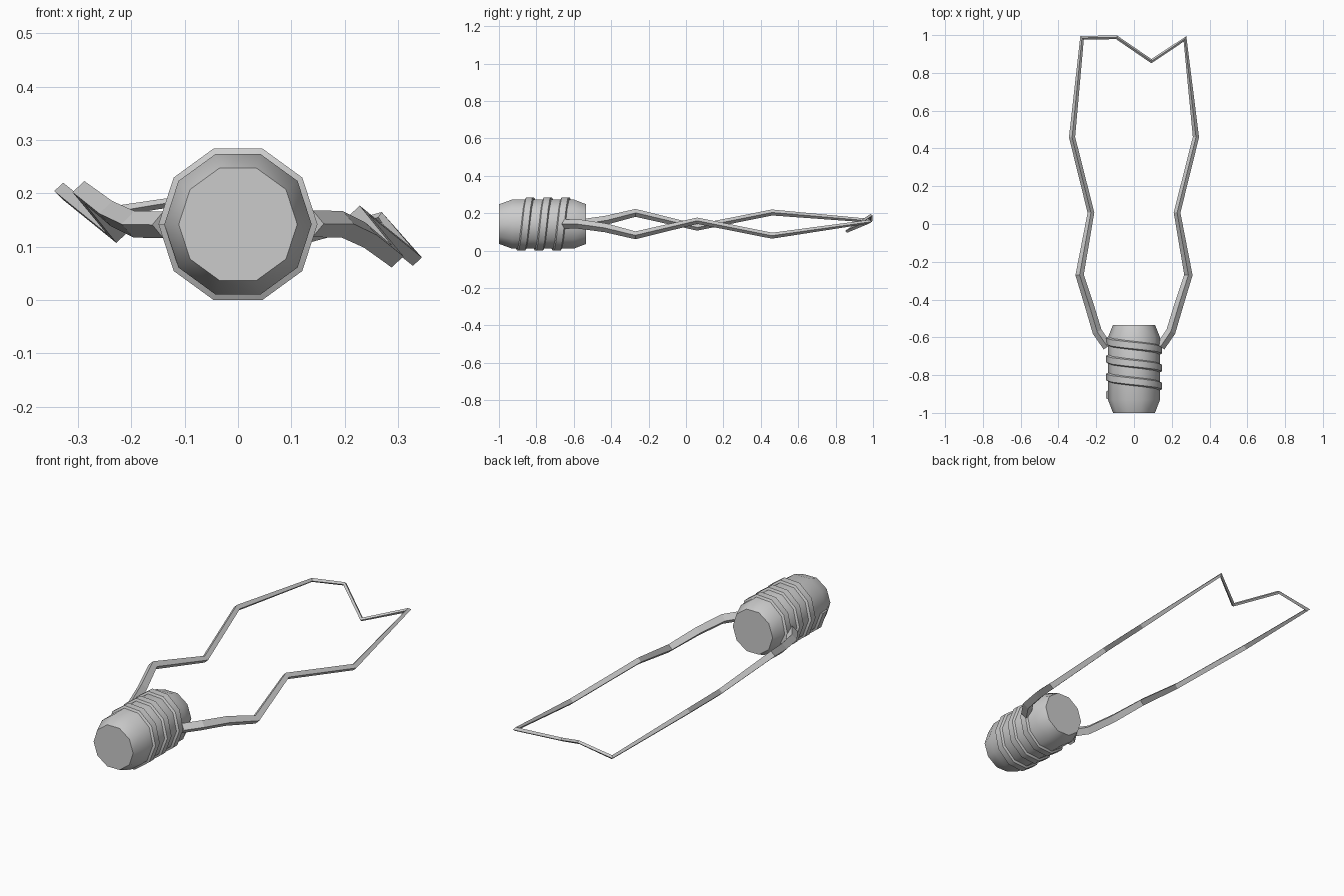
import bpy, bmesh, math
from mathutils import Vector

if "Cube" in bpy.data.objects:
    bpy.data.objects.remove(bpy.data.objects["Cube"])

ZC = 0.142          # height of the handle axis
SIDES = 10

grey = bpy.data.materials.new("plain grey")
grey.diffuse_color = (0.6, 0.6, 0.6, 1)
grey.use_nodes = True
grey.node_tree.nodes["Principled BSDF"].inputs["Base Color"].default_value = grey.diffuse_color


def loft(name, rings, closed_ring=True, smooth=None):
    """Skin a list of equal-length rings and cap both ends."""
    bm = bmesh.new()
    vs = [[bm.verts.new(p) for p in r] for r in rings]
    n = len(vs[0])
    for a, b in zip(vs, vs[1:]):
        for i in range(n):
            j = (i + 1) % n
            bm.faces.new((a[i], a[j], b[j], b[i]))
    bm.faces.new(vs[0])
    bm.faces.new(vs[-1])
    bmesh.ops.recalc_face_normals(bm, faces=bm.faces)
    me = bpy.data.meshes.new(name)
    bm.to_mesh(me)
    bm.free()
    me.materials.append(grey)
    ob = bpy.data.objects.new(name, me)
    bpy.context.collection.objects.link(ob)
    if smooth:
        bpy.ops.object.select_all(action='DESELECT')
        ob.select_set(True)
        bpy.context.view_layer.objects.active = ob
        bpy.ops.object.shade_smooth_by_angle(angle=math.radians(smooth))
    return ob


def polar(r, a, y):
    return Vector((r * math.cos(a), y, ZC + r * math.sin(a)))


# Handle core: ten-sided barrel with chamfered ends
profile = [(0.111, -1.0), (0.138, -0.93), (0.138, -0.60), (0.112, -0.535)]
step = math.tau / SIDES
loft("handle", [[polar(r, i * step, y) for i in range(SIDES)] for r, y in profile],
     smooth=40)

# Raised spiral grip wound around the handle
pitch, width, turns = 0.095, 0.05, 3.1
rings = []
for k in range(int(turns * SIDES) + 1):
    a = math.pi + k * step
    y = -0.928 + pitch * k / SIDES
    rings.append([polar(0.130, a, y - 0.004), polar(0.149, a, y + 0.006),
                  polar(0.149, a, y + width - 0.010), polar(0.130, a, y + width)])
loft("spiral_grip", rings, smooth=40)

# Cord loop: (x, y, z, half thickness), kinked along both sides and the far end
right = [(0.14, -0.65, 0.143, 0.025), (0.195, -0.57, 0.142, 0.025),
         (0.237, -0.43, 0.122, 0.024), (0.288, -0.27, 0.082, 0.021),
         (0.228, 0.06, 0.160, 0.017), (0.328, 0.46, 0.080, 0.016)]
far_end = [(0.27, 0.98, 0.155, 0.010), (0.092, 0.862, 0.105, 0.009),
           (-0.092, 0.988, 0.188, 0.009), (-0.275, 0.986, 0.160, 0.010)]
# the left side is the right side turned half way round the handle axis
left = [(-x, y, 2 * ZC - z, w) for x, y, z, w in reversed(right)]
path = right + far_end + left

pts = [Vector(p[:3]) for p in path]
rings = []
for i, p in enumerate(pts):
    d1 = (p - pts[i - 1]).normalized() if i else (pts[1] - p).normalized()
    d2 = (pts[i + 1] - p).normalized() if i < len(pts) - 1 else d1
    t = (d1 + d2).normalized()
    miter = min(1.6, 1 / max(t.dot(d1), 0.1))
    side = t.cross(Vector((0, 0, 1))).normalized()
    up = side.cross(t)
    w = path[i][3]
    rings.append([p + side * w * miter, p + up * w,
                  p - side * w * miter, p - up * w])
loft("cord_loop", rings)
